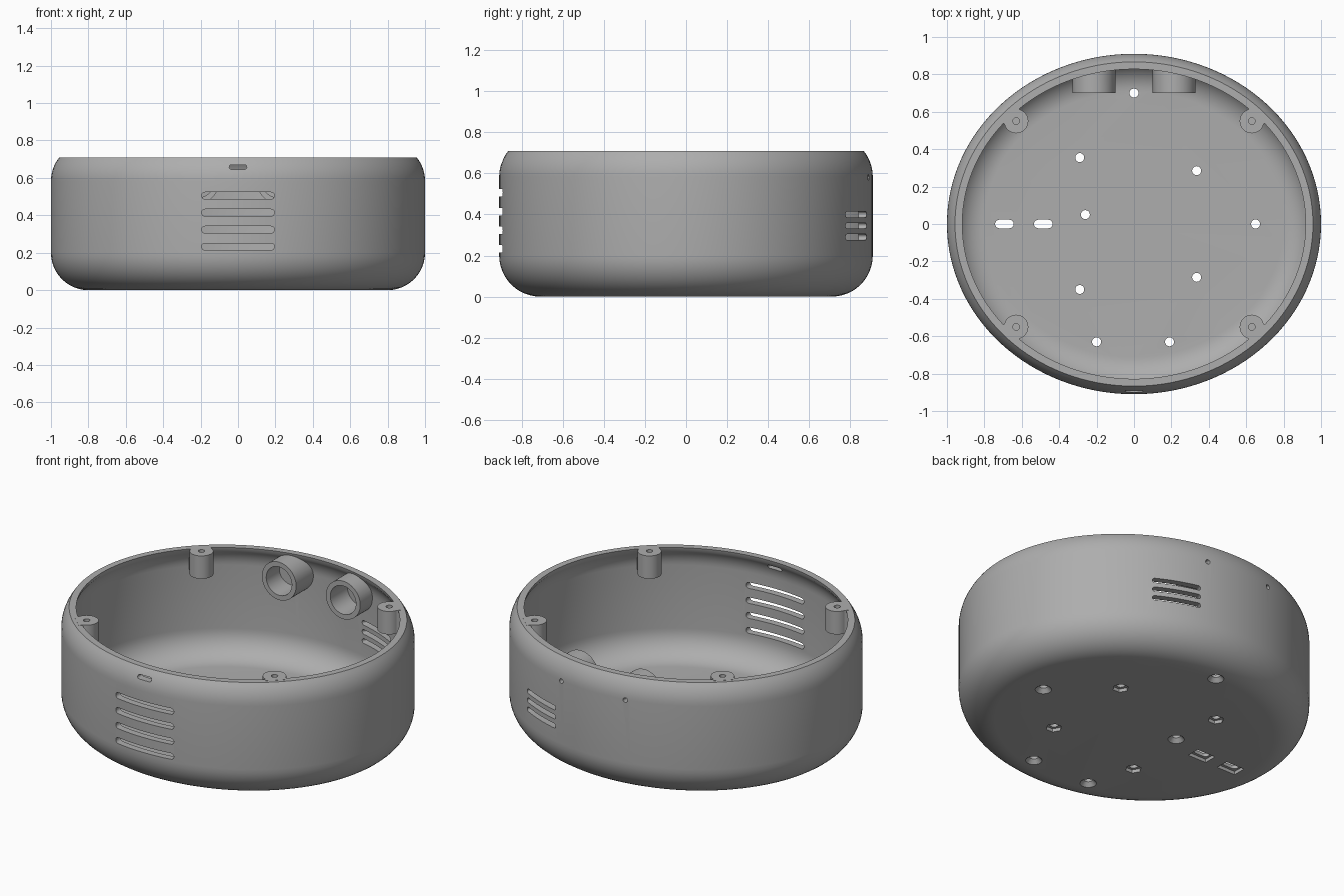
import bpy, bmesh, math
from mathutils import Matrix, Vector

if "Cube" in bpy.data.objects:
    bpy.data.objects.remove(bpy.data.objects["Cube"])

A, B, H = 1.0, 0.91, 0.708      # half width, half depth, height
R, WALL = 0.2, 0.04             # edge rounding, wall thickness
SEG = 128

grey = bpy.data.materials.new("grey plastic")
grey.diffuse_color = (0.42, 0.42, 0.42, 1)
grey.use_nodes = True
grey.node_tree.nodes["Principled BSDF"].inputs["Base Color"].default_value = grey.diffuse_color


def make(name, bm):
    bmesh.ops.recalc_face_normals(bm, faces=bm.faces)
    me = bpy.data.meshes.new(name)
    bm.to_mesh(me)
    bm.free()
    me.materials.append(grey)
    ob = bpy.data.objects.new(name, me)
    bpy.context.collection.objects.link(ob)
    return ob


def oval_body(name, profile):
    """Stack of ovals; profile holds (inset, z) pairs."""
    bm = bmesh.new()
    loops = []
    for d, z in profile:
        loops.append([bm.verts.new(((A - d) * math.cos(t), (B - d) * math.sin(t), z))
                      for t in (2 * math.pi * i / SEG for i in range(SEG))])
    for p, q in zip(loops, loops[1:]):
        for i in range(SEG):
            j = (i + 1) % SEG
            bm.faces.new((p[i], p[j], q[j], q[i]))
    bm.faces.new(loops[0])
    bm.faces.new(loops[-1])
    return make(name, bm)


def ring(r, n=32):
    return [(r * math.cos(2 * math.pi * i / n), r * math.sin(2 * math.pi * i / n)) for i in range(n)]


def slot(w, h, n=8):
    """Rounded slot outline, w by h."""
    r, c = h / 2, w / 2 - h / 2
    arc = [-math.pi / 2 + math.pi * i / n for i in range(n + 1)]
    right = [(c + r * math.cos(t), r * math.sin(t)) for t in arc]
    return right + [(-x, -y) for x, y in right]


def rect(w, h):
    return [(-w / 2, -h / 2), (w / 2, -h / 2), (w / 2, h / 2), (-w / 2, h / 2)]


def prism(name, outline, loc, depth, axis=(0, 0, 1), taper=1.0):
    """Extrude an outline from loc along axis; sideways axes keep the outline upright."""
    n = Vector(axis).normalized()
    up = Vector((0, 1, 0)) if abs(n.z) > 0.9 else Vector((0, 0, 1))
    side = up.cross(n)
    m = Matrix((side, up, n)).transposed()
    bm = bmesh.new()
    lo = [bm.verts.new(Vector(loc) + m @ Vector((x, y, 0))) for x, y in outline]
    hi = [bm.verts.new(Vector(loc) + m @ Vector((x * taper, y * taper, depth))) for x, y in outline]
    for i in range(len(lo)):
        j = (i + 1) % len(lo)
        bm.faces.new((lo[i], lo[j], hi[j], hi[i]))
    bm.faces.new(lo)
    bm.faces.new(hi)
    return make(name, bm)


def cut(ob, tool, op='DIFFERENCE', keep=False):
    mod = ob.modifiers.new("cut", 'BOOLEAN')
    mod.operation, mod.object, mod.solver = op, tool, 'EXACT'
    bpy.context.view_layer.objects.active = ob
    bpy.ops.object.modifier_apply(modifier=mod.name)
    if not keep:
        bpy.data.objects.remove(tool)


def arc(r, a0, a1, n):
    """Edge rounding about a centre inset by R."""
    return [(R - r * math.cos(math.radians(a0 + (a1 - a0) * i / n)),
             r * math.sin(math.radians(a0 + (a1 - a0) * i / n))) for i in range(n + 1)]


# Shell: rounded outside, matching hollow inside
top_z = H - 0.124
top_angle = math.degrees(math.asin(0.124 / R))
inner_angle = math.degrees(math.asin(0.124 / (R - WALL)))
outer = [(d, R + z) for d, z in arc(R, -90, 0, 12)]
outer += [(d, top_z + z) for d, z in arc(R, 0, top_angle, 6)]
inner = [(0.082, H)]
inner += [(d, top_z + z) for d, z in arc(R - WALL, inner_angle - 11, 0, 6)]
inner += [(d, R + z) for d, z in arc(R - WALL, 0, -90, 12)]
shell = oval_body("shell", outer + inner)

# Front vents and the small slot above them
for i in range(4):
    cut(shell, prism("cutter", slot(0.39, 0.037), (0, -0.75, 0.232 + 0.091 * i), 0.3, (0, -1, 0)))
cut(shell, prism("cutter", slot(0.094, 0.024), (0, -0.75, 0.658), 0.3, (0, -1, 0)))

# Vents in the back right wall
out = Vector((0.4, 1.0, 0)).normalized()
for z in (0.29, 0.345, 0.40):
    cut(shell, prism("cutter", slot(0.28, 0.028), Vector((0.39, 0.83, z)) - out * 0.14, 0.3, out))

# Pinholes behind the tubes
for x in (-0.215, 0.215):
    cut(shell, prism("cutter", ring(0.014, 16), (x, 0.75, 0.58), 0.3, (0, 1, 0)))

# Floor holes: four with hexagon pockets, five countersunk
hex_holes = [(0.335, 0.285), (0.335, -0.285), (-0.29, 0.355), (-0.29, -0.35)]
round_holes = [(0.65, 0), (0, 0.7), (-0.26, 0.05), (-0.2, -0.63), (0.19, -0.63)]
for x, y in hex_holes + round_holes:
    cut(shell, prism("cutter", ring(0.024, 24), (x, y, -0.05), 0.15))
for x, y in hex_holes:
    cut(shell, prism("cutter", ring(0.045, 6), (x, y, -0.02), 0.04))
for x, y in round_holes:
    cut(shell, prism("cutter", ring(0.05, 24), (x, y, -0.005), 0.03, taper=0.45))

# Floor slots with rectangular pockets
for x in (-0.693, -0.485):
    cut(shell, prism("cutter", slot(0.1, 0.046), (x, 0, -0.05), 0.15))
    cut(shell, prism("cutter", rect(0.125, 0.08), (x, 0, -0.02), 0.04))

# Trimming body that keeps inner parts inside the wall
trim = oval_body("trim_helper", [(d + 0.02, z) for d, z in outer] + [(0.064, H + 0.1)])
trim.hide_render = True
parts = [shell]

# Two tubes on the back wall
for side, x in (("left", -0.215), ("right", 0.215)):
    tube = prism("tube_" + side, ring(0.115, 48), (x, 0.70, 0.58), 0.25, (0, 1, 0))
    cut(tube, prism("cutter", ring(0.086, 48), (x, 0.6, 0.58), 0.5, (0, 1, 0)))
    cut(tube, trim, 'INTERSECT', True)
    parts.append(tube)

# Four screw posts, each with a neck to the wall
for sx in (-1, 1):
    for sy in (-1, 1):
        c = Vector((0.63 * sx, 0.55 * sy, 0.57))
        h = H + 0.001 - c.z
        post = prism("screw_post", ring(0.065, 40), c, h)
        d = Vector((0.69 * sx, 0.72 * sy, 0)).normalized()
        neck = prism("cutter", rect(0.115, h), c + Vector((0, 0, h / 2)), 0.12, d)
        cut(post, neck, 'UNION')
        cut(post, trim, 'INTERSECT', True)
        cut(post, prism("cutter", ring(0.018, 20), c + Vector((0, 0, 0.03)), 0.3))
        parts.append(post)
bpy.data.objects.remove(trim)

# Smooth curves, crisp edges
for ob in parts:
    bpy.ops.object.select_all(action='DESELECT')
    ob.select_set(True)
    bpy.context.view_layer.objects.active = ob
    bpy.ops.object.shade_smooth_by_angle(angle=math.radians(30))
